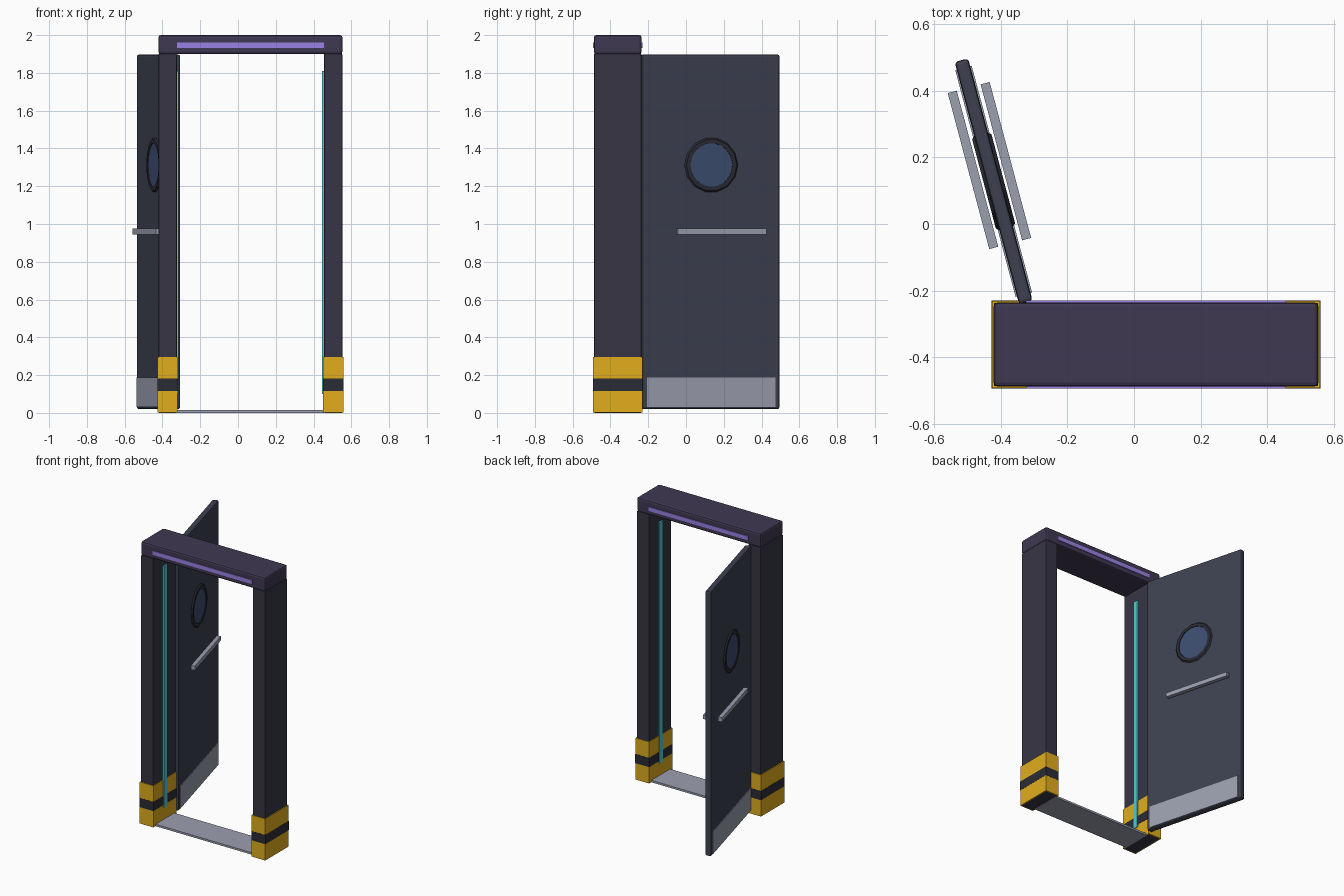
import bpy, bmesh
from math import radians, pi, cos, sin
from mathutils import Matrix, Vector

if "Cube" in bpy.data.objects:
    bpy.data.objects.remove(bpy.data.objects["Cube"])


def material(name, rgb):
    m = bpy.data.materials.new(name)
    m.diffuse_color = (*rgb, 1)
    m.use_nodes = True
    m.node_tree.nodes["Principled BSDF"].inputs["Base Color"].default_value = m.diffuse_color
    return m


HEADER = material("header_purple", (0.050, 0.040, 0.085))
POST = material("post_dark", (0.038, 0.036, 0.058))
DOOR = material("door_slate", (0.047, 0.053, 0.080))
DARK = material("dark_trim", (0.024, 0.024, 0.036))
YELLOW = material("hazard_yellow", (0.75, 0.42, 0.012))
STEEL = material("steel", (0.33, 0.35, 0.43))
TEAL = material("teal_light", (0.08, 0.60, 0.66))
VIOLET = material("violet_light", (0.33, 0.22, 0.78))
GLASS = material("blue_glass", (0.045, 0.075, 0.16))

FX, FY = 0.066, -0.3615                    # frame centre
HINGED = Matrix.Translation((-0.421, 0.128, 0)) @ Matrix.Rotation(radians(14.9), 4, 'Z')


def finish(name, bm, mat, frame):
    bmesh.ops.recalc_face_normals(bm, faces=bm.faces)
    me = bpy.data.meshes.new(name)
    bm.to_mesh(me)
    bm.free()
    me.materials.append(mat)
    ob = bpy.data.objects.new(name, me)
    bpy.context.collection.objects.link(ob)
    ob.matrix_world = frame
    return ob


def box(name, x, y, z, mat, bevel=0, frame=Matrix()):
    """Box from (min, max) ranges on each axis."""
    bm = bmesh.new()
    bmesh.ops.create_cube(bm, size=1)
    for v in bm.verts:
        v.co = Vector([(r[0] + r[1]) / 2 + c * (r[1] - r[0]) for r, c in zip((x, y, z), v.co)])
    ob = finish(name, bm, mat, frame)
    if bevel:
        mod = ob.modifiers.new("bevel", 'BEVEL')
        mod.width, mod.segments = bevel, 2
    return ob


def lathe_x(name, profile, z, n, mat, frame):
    """Closed (x, radius) profile revolved round the x axis at height z."""
    bm = bmesh.new()
    rings = [[bm.verts.new((px, r * cos(2 * pi * i / n), z + r * sin(2 * pi * i / n)))
              for px, r in profile] for i in range(n)]
    k = len(profile)
    for i in range(n):
        a, b = rings[i], rings[(i + 1) % n]
        for j in range(k):
            bm.faces.new((a[j], a[(j + 1) % k], b[(j + 1) % k], b[j]))
    return finish(name, bm, mat, frame)


def around(c, half):
    return (c - half, c + half)


# Header with a light strip on the front and back
box("header", around(FX, 0.487), around(FY, 0.126), (1.90, 2.0), HEADER, 0.012)
box("header_light", around(FX, 0.39), around(FY, 0.1315), (1.932, 1.960), VIOLET)

# Posts, hazard boots and inner light strips, mirrored about the frame centre
for side, s in (("left", -1), ("right", 1)):
    def span(a, b):
        return tuple(sorted((FX + s * a, FX + s * b)))
    box(side + "_post", span(0.39, 0.486), around(FY, 0.125), (0.0, 1.902), POST, 0.004)
    box(side + "_boot", span(0.385, 0.492), around(FY, 0.1305), (0.001, 0.295), YELLOW)
    box(side + "_boot_band", span(0.384, 0.493), around(FY, 0.1315), (0.117, 0.182), DARK)
    box(side + "_light_strip", span(0.380, 0.392), around(FY, 0.02), (0.10, 1.81), TEAL)

# Threshold plate
box("threshold", around(FX, 0.39), around(FY, 0.105), (0, 0.014), STEEL)

# Open door leaf in its own hinged frame: local y runs along the leaf
box("door_leaf", around(0, 0.021), around(0, 0.376), (0.02, 1.897), DOOR, 0.010, HINGED)
box("kick_plate", around(0, 0.0255), around(0, 0.352), (0.03, 0.188), STEEL, 0, HINGED)

# Round window: raised rim on both sides and glass
lathe_x("window_rim", [(-0.021, 0.146), (-0.030, 0.138), (-0.030, 0.116),
                       (0.030, 0.116), (0.030, 0.138), (0.021, 0.146)], 1.312, 14, DARK, HINGED)
bm = bmesh.new()
bmesh.ops.create_cone(bm, cap_ends=True, segments=14, radius1=0.117, radius2=0.117, depth=0.052,
                      matrix=Matrix.Translation((0, 0, 1.312)) @ Matrix.Rotation(pi / 2, 4, 'Y'))
bmesh.ops.rotate(bm, verts=bm.verts, cent=(0, 0, 1.312), matrix=Matrix.Rotation(pi / 2, 3, 'X'))
finish("window_glass", bm, GLASS, HINGED)

# Push bars on both sides
for side, s in (("outer", -1), ("inner", 1)):
    box(side + "_push_bar", around(s * 0.051, 0.014), around(0.049, 0.242), (0.945, 0.975),
        STEEL, 0, HINGED)
